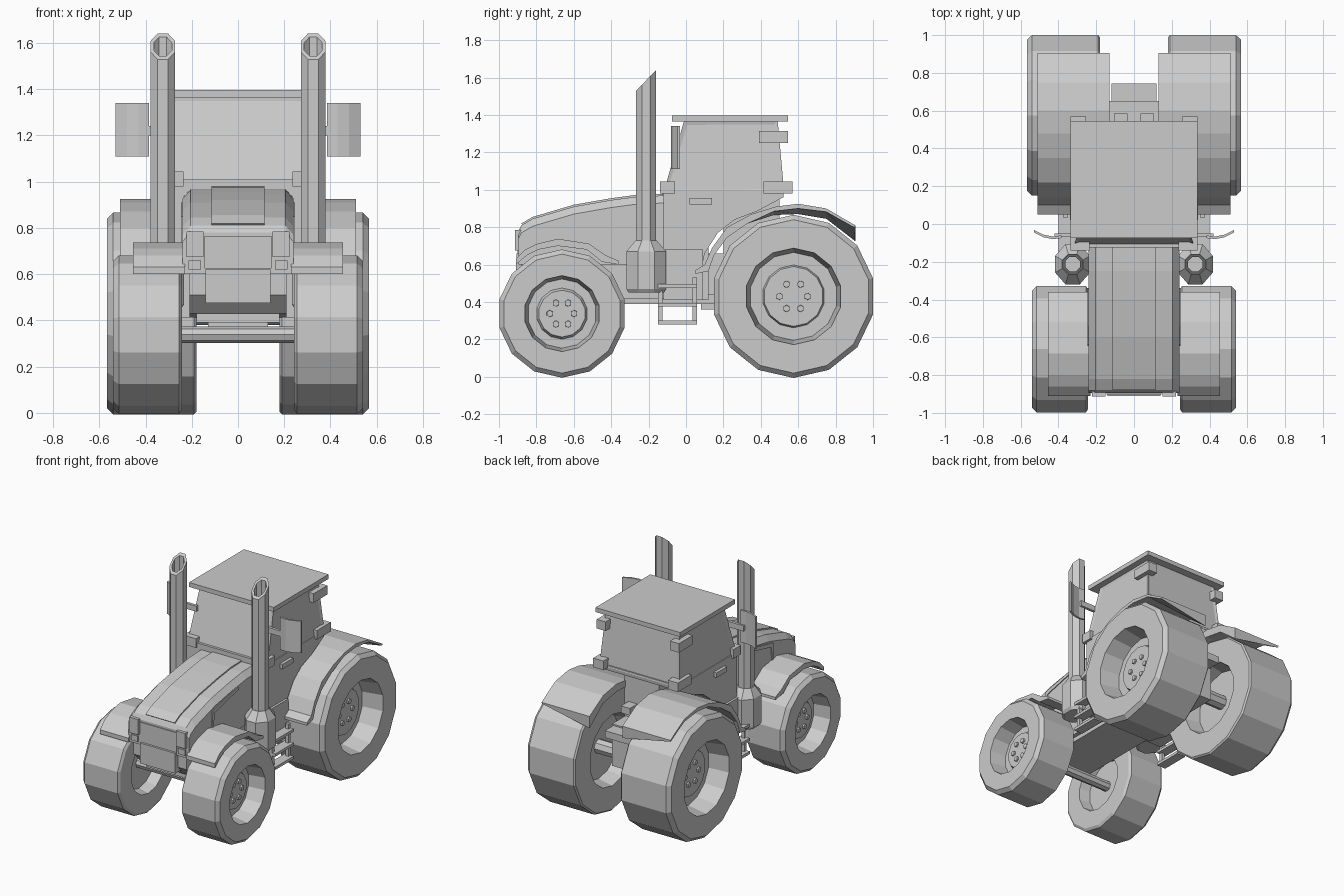
import bpy, bmesh
from math import sin, cos, pi

if "Cube" in bpy.data.objects:
    bpy.data.objects.remove(bpy.data.objects["Cube"])


def loft(name, rings):
    """Skin a list of equal-length point rings and cap both ends."""
    bm = bmesh.new()
    vs = [[bm.verts.new(p) for p in r] for r in rings]
    n = len(rings[0])
    for a, b in zip(vs, vs[1:]):
        for i in range(n):
            j = (i + 1) % n
            bm.faces.new((a[i], a[j], b[j], b[i]))
    bm.faces.new(vs[0])
    bm.faces.new(vs[-1])
    bmesh.ops.recalc_face_normals(bm, faces=bm.faces)
    me = bpy.data.meshes.new(name)
    bm.to_mesh(me)
    bm.free()
    ob = bpy.data.objects.new(name, me)
    bpy.context.collection.objects.link(ob)
    return ob


def prism(name, pts, x0, x1, pts1=None):
    """Extrude a (y, z) outline between two x positions, optionally morphing it."""
    return loft(name, [[(x, y, z) for y, z in p] for x, p in ((x0, pts), (x1, pts1 or pts))])


def box(name, x0, x1, y0, y1, z0, z1):
    return prism(name, [(y0, z0), (y1, z0), (y1, z1), (y0, z1)], x0, x1)


def lathe_x(name, prof, n, cy, cz, s=1):
    """Spin an (x, radius) profile round a sideways axis."""
    return loft(name, [[(s * x, cy + r * sin(2 * pi * k / n), cz - r * cos(2 * pi * k / n))
                        for k in range(n)] for x, r in prof])


def rect(x, y0, y1, z):
    return [(-x, y0, z), (x, y0, z), (x, y1, z), (-x, y1, z)]


REAR_Y, REAR_Z, FRONT_Y, FRONT_Z = 0.575, 0.43, -0.663, 0.338
REAR = [(.29, .16), (.29, .235), (.18, .255), (.18, .425), (.19, .436), (.54, .436),
        (.567, .41), (.567, .258), (.42, .235), (.42, .168), (.445, .16)]
FRONT = [(.32, .12), (.32, .185), (.243, .20), (.243, .325), (.255, .343), (.515, .343),
         (.54, .318), (.54, .203), (.42, .185), (.42, .137), (.445, .125)]
FENDER_TOP = [(.05, .57), (.1, .6), (.14, .69), (.22, .80), (.35, .87), (.48, .91), (.6, .925),
              (.75, .9), (.905, .81)]
FENDER_LOW = [(.33, .82), (.22, .745), (.15, .65), (.12, .565), (.05, .55)]
FENDER_IN = FENDER_TOP + [(.905, .725), (.75, .845), (.6, .87), (.47, .865)] + FENDER_LOW
FENDER_OUT = FENDER_TOP + [(.90, .798), (.75, .882), (.6, .9), (.47, .885)] + FENDER_LOW
FRONT_FENDER = [(-.91, .63), (-.86, .68), (-.80, .71), (-.685, .738), (-.52, .712), (-.43, .65), (-.36, .62),
                (-.36, .6), (-.45, .615), (-.53, .68), (-.685, .70), (-.79, .68), (-.85, .65), (-.91, .6)]

for s, side in ((1, "right"), (-1, "left")):
    # wheels with recessed rims and bolts
    for tag, prof, cy, cz, hx, br in (("rear", REAR, REAR_Y, REAR_Z, .445, .075),
                                      ("front", FRONT, FRONT_Y, FRONT_Z, .445, .065)):
        lathe_x(f"{tag}_wheel_{side}", prof, 14, cy, cz, s)
        for k in range(6):
            a = k * pi / 3
            lathe_x(f"{tag}_bolt_{side}_{k}", [(hx - .01, .02), (hx + .012, .018)], 6,
                    cy + br * cos(a), cz + br * sin(a), s)
    # fenders
    prism(f"rear_fender_{side}", FENDER_IN, s * .13, s * .51, FENDER_OUT)
    prism(f"front_fender_{side}", FRONT_FENDER, s * .23, s * .455)

    # exhaust: flared muffler and a hollow slant-cut pipe
    def ring(r, z, slant=0.0, ky=1.0):
        out = []
        for k in range(8):
            a = (k + .5) * pi / 4
            x, y = r * cos(a), r * ky * sin(a)
            out.append((s * (.325 + x), -.213 + y, z + slant * y))
        return out
    loft(f"muffler_{side}", [ring(.085, .45, 0, 1.2), ring(.1, .47, 0, 1.15), ring(.1, .67, 0, 1.15),
                             ring(.06, .73), ring(.05, .73)])
    loft(f"exhaust_pipe_{side}", [ring(.058, .70), ring(.058, 1.585, 1.05),
                                  ring(.042, 1.585, 1.05), ring(.042, 1.35)])

    # ladder and side tank
    for y in (-.15, .035):
        prism(f"ladder_rail_{side}", [(y, .28), (y + .025, .28), (y + .025, .53), (y, .53)],
              s * .35, s * .375)
    for z in (.28, .375, .475):
        box(f"ladder_rung_{side}", s * .33, s * .40, -.15, .06, z, z + .02)
    box(f"side_tank_{side}", s * .19, s * .335, -.12, .09, .41, .68)

    # cab lights, handle, mirror
    box(f"cab_front_light_{side}", s * .235, s * .335, -.14, -.06, .98, 1.045)
    box(f"rear_lamp_low_{side}", s * .255, s * .335, .415, .57, .98, 1.045)
    box(f"rear_lamp_high_{side}", s * .255, s * .325, .39, .545, 1.25, 1.315)
    box(f"door_handle_{side}", s * .30, s * .34, .02, .14, .92, .955)
    box(f"mirror_arm_{side}", s * .28, s * .42, -.07, -.05, 1.20, 1.24)
    curve = [(.385, -.075), (.43, -.08), (.48, -.07), (.53, -.045)]
    loft(f"mirror_{side}", [[(s * x, y, 1.11), (s * x, y + .014, 1.11), (s * x, y + .014, 1.34),
                             (s * x, y, 1.34)] for x, y in curve])

    # headlights and hood side trim
    box(f"headlight_{side}", s * .15, s * .222, -.914, -.82, .675, .785)
    box(f"marker_light_{side}", s * .16, s * .215, -.905, -.82, .62, .66)
    prism(f"hood_trim_{side}", [(-.65, .66), (-.63, .67), (-.615, .825), (-.34, .89), (-.35, .91), (-.635, .85)],
          s * .23, s * .246)

# hood: rounded cross-section following the sloping top line
line = [(-.895, .79), (-.88, .82), (-.82, .855), (-.6, .92), (-.4, .955), (-.25, .975), (-.08, .98)]
loft("hood", [[(-.24, y, .6), (-.24, y, z - .05), (-.205, y, z - .01), (.205, y, z - .01),
               (.24, y, z - .05), (.24, y, .6)] for y, z in line])
prism("hood_center_panel", line[1:] + [(-.08, .9), (-.6, .85), (-.84, .78)], -.115, .115)

# nose, grille and belly
prism("chassis", [(-.88, .51), (-.80, .43), (.12, .41), (.12, .7), (-.88, .7)], -.21, .21)
box("belly_plate", -.18, .18, -.78, .15, .39, .44)
box("grille", -.145, .145, -.902, -.85, .625, .765)
box("front_weight", -.14, .14, -.91, -.80, .475, .62)

# axles
lathe_x("front_axle", [(-.33, .036), (.33, .036)], 8, FRONT_Y, FRONT_Z)
lathe_x("rear_axle", [(-.30, .05), (.30, .05)], 8, REAR_Y, REAR_Z)
box("rear_body", -.13, .13, .08, .65, .36, .66)
box("rear_hitch", -.12, .12, .64, .745, .60, .65)

# cab: lower shell, inset glass house, roof
prism("cab_lower", [(-.12, 1.0), (-.12, .58), (.08, .56), (.1, .66), (.17, .77), (.26, .84), (.38, .885),
                    (.52, .96), (.525, 1.0)], -.318, .318)
box("cab_back_wall", -.135, .135, .2, .5, .64, .96)
glass = loft("cab_glass", [rect(.318, -.12, .525, .985), rect(.29, -.01, .49, 1.37)])
bm = bmesh.new()
bm.from_mesh(glass.data)
bm.normal_update()
panes = [f for f in bm.faces if abs(f.normal.z) < .7]
bmesh.ops.inset_individual(bm, faces=panes, thickness=.028, depth=-.006)
bm.to_mesh(glass.data)
bm.free()
box("wiper_cowl", -.25, .25, -.125, -.06, .97, 1.01)
box("roof", -.335, .335, -.075, .545, 1.365, 1.397)
for x in (-.07, .07):
    box("rear_work_light", x - .035, x + .035, .48, .585, .72, .77)
